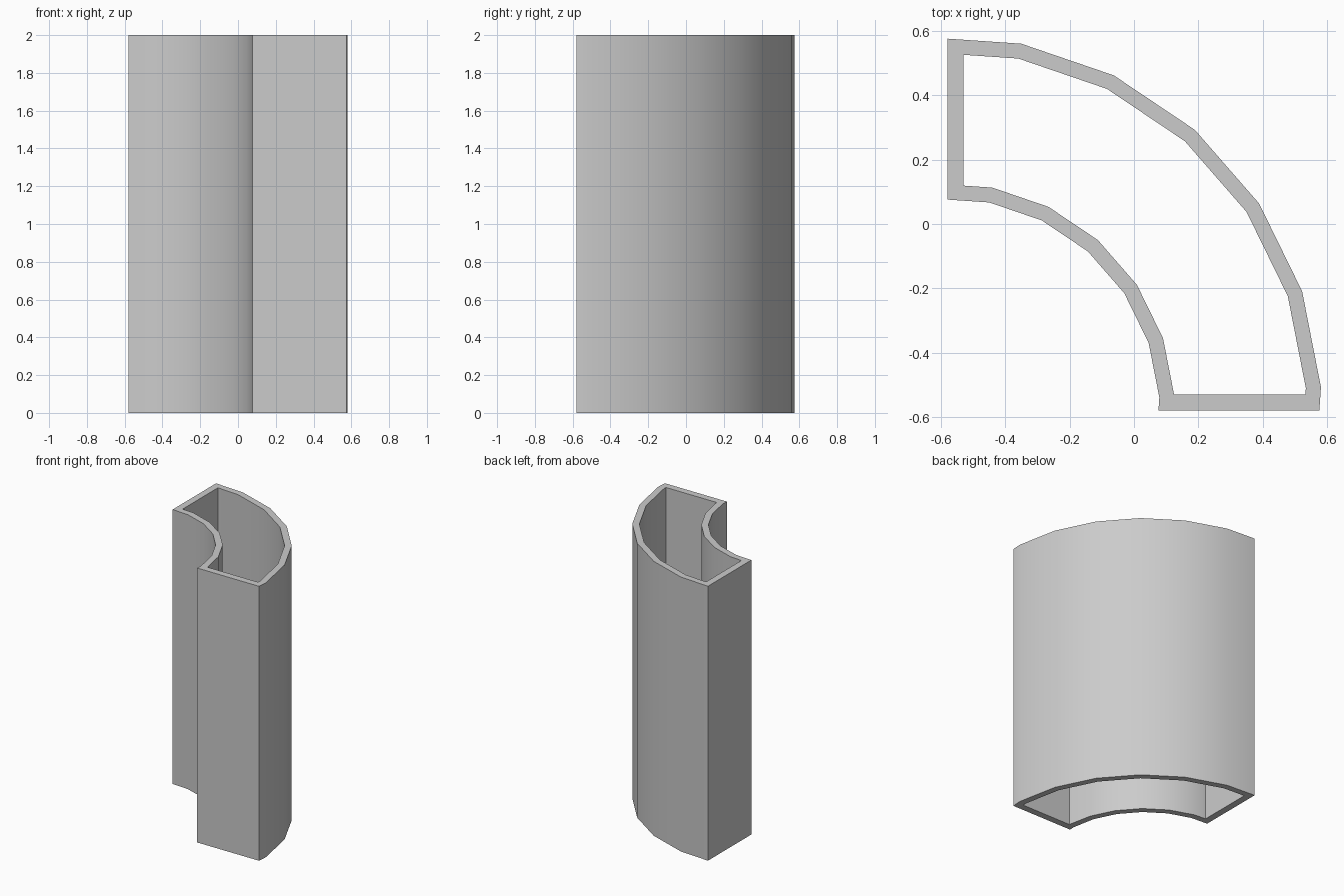
import bpy
import bmesh
from math import cos, sin, radians
from mathutils import Vector

cube = bpy.data.objects.get("Cube")
if cube:
    bpy.data.objects.remove(cube, do_unlink=True)

CENTRE = Vector((-0.58, -0.58, 0))
STEP, TURN = 15, 3.6
WALL = 0.05
HEIGHT = 2


def clipped_arc(radius, margin):
    """Faceted arc cut off where it comes within margin of either straight side."""
    ring = []
    for k in range(-1, 8):
        angle = radians(TURN + STEP * k)
        ring.append(Vector((radius * cos(angle), radius * sin(angle), 0)))

    def inside(p):
        return p.x >= margin and p.y >= margin

    points = []
    for a, b in zip(ring, ring[1:]):
        if inside(a):
            points.append(a)
        if inside(a) != inside(b):
            axis = 1 if min(a.y, b.y) < margin else 0
            points.append(a.lerp(b, (margin - a[axis]) / (b[axis] - a[axis])))
    return points


def add_outline(bm, inner, outer, margin):
    points = clipped_arc(outer, margin) + clipped_arc(inner, margin)[::-1]
    verts = [bm.verts.new(p + CENTRE) for p in points]
    return [bm.edges.new((v, verts[i - 1])) for i, v in enumerate(verts)]


# Wall section: outer outline with the cavity as a hole
bm = bmesh.new()
edges = add_outline(bm, 0.66, 1.163, 0)
edges += add_outline(bm, 0.707, 1.116, WALL)
bmesh.ops.triangle_fill(bm, use_beauty=True, edges=edges)

# Raise the section into an open-ended hollow tube
raised = bmesh.ops.extrude_face_region(bm, geom=bm.faces[:])["geom"]
top = [v for v in raised if isinstance(v, bmesh.types.BMVert)]
bmesh.ops.translate(bm, verts=top, vec=(0, 0, HEIGHT))
bmesh.ops.recalc_face_normals(bm, faces=bm.faces[:])

mesh = bpy.data.meshes.new("curved_tube")
bm.to_mesh(mesh)
bm.free()
tube = bpy.data.objects.new("curved_tube", mesh)
bpy.context.collection.objects.link(tube)

# Plain grey
grey = bpy.data.materials.new("light_grey")
grey.use_nodes = True
colour = (0.6, 0.6, 0.6, 1)
grey.diffuse_color = colour
grey.node_tree.nodes["Principled BSDF"].inputs["Base Color"].default_value = colour
mesh.materials.append(grey)

# Smooth curves, sharp corners
bpy.ops.object.select_all(action="DESELECT")
tube.select_set(True)
bpy.context.view_layer.objects.active = tube
bpy.ops.object.shade_smooth_by_angle(angle=radians(30))
